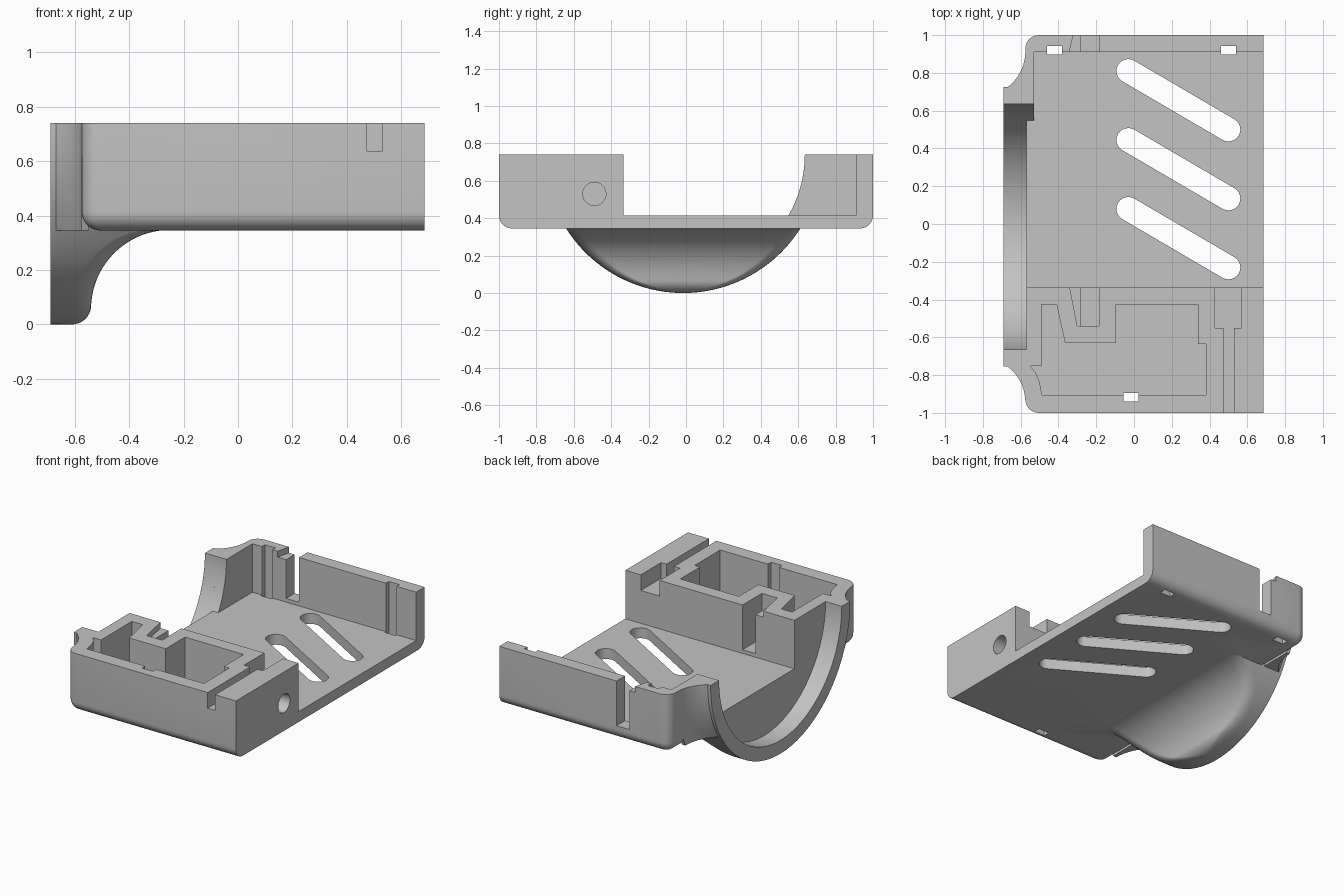
import bpy, bmesh
from math import sin, cos, pi, sqrt, radians

cube = bpy.data.objects.get("Cube")
if cube:
    bpy.data.objects.remove(cube, do_unlink=True)

HIGH = 0.8            # working height, trimmed to TOP at the end
TOP, FLOOR, BASE = 0.74, 0.415, 0.345
RING_Y, RING_R, BORE_R = -0.015, 0.74, 0.65


def make(name, bm):
    bmesh.ops.recalc_face_normals(bm, faces=bm.faces[:])
    mesh = bpy.data.meshes.new(name)
    bm.to_mesh(mesh)
    bm.free()
    obj = bpy.data.objects.new(name, mesh)
    bpy.context.scene.collection.objects.link(obj)
    return obj


def loft(name, rings, closed=False):
    """Skin a list of equal-length point rings, capped unless closed."""
    bm = bmesh.new()
    rows = [[bm.verts.new(p) for p in ring] for ring in rings]
    n = len(rows[0])
    pairs = list(zip(rows, rows[1:])) + ([(rows[-1], rows[0])] if closed else [])
    for a, b in pairs:
        for i in range(n):
            j = (i + 1) % n
            bm.faces.new((a[i], a[j], b[j], b[i]))
    if not closed:
        bm.faces.new(rows[0])
        bm.faces.new(rows[-1])
    return make(name, bm)


def prism(name, pts, lo, hi, axis="z"):
    """Extrude a 2D outline: (x, y) along z, or (y, z) along x."""
    def place(p, h):
        return (p[0], p[1], h) if axis == "z" else (h, p[0], p[1])
    return loft(name, [[place(p, h) for p in pts] for h in (lo, hi)])


def box(name, x0, x1, y0, y1, z0, z1=HIGH):
    return prism(name, [(x0, y0), (x1, y0), (x1, y1), (x0, y1)], z0, z1)


def arc(cx, cy, r, a0, a1, n):
    angles = [radians(a0 + (a1 - a0) * i / n) for i in range(n + 1)]
    return [(cx + r * cos(a), cy + r * sin(a)) for a in angles]


def combine(target, tool, operation="DIFFERENCE"):
    mod = target.modifiers.new(operation.title(), "BOOLEAN")
    mod.operation, mod.object, mod.solver = operation, tool, "EXACT"
    bpy.context.view_layer.update()
    graph = bpy.context.evaluated_depsgraph_get()
    result = bpy.data.meshes.new_from_object(target.evaluated_get(graph))
    target.modifiers.clear()
    target.data = result
    bpy.data.objects.remove(tool, do_unlink=True)


# Housing block with rounded underside and left-end corners
housing = box("housing", -0.575, 0.685, -1, 1, BASE)
bm = bmesh.new()
bm.from_mesh(housing.data)
rounded = []
for e in bm.edges:
    a, b = (v.co for v in e.verts)
    m = (a + b) / 2
    low, end, side = m.z < 0.35, m.x < -0.57, abs(m.y) > 0.99
    if (low and end) or (low and side and m.x < 0.6) or (end and side):
        rounded.append(e)
bmesh.ops.bevel(bm, geom=rounded, offset=0.07, segments=7, profile=0.5,
                affect="EDGES", clamp_overlap=True)
bmesh.ops.recalc_face_normals(bm, faces=bm.faces[:])
bm.to_mesh(housing.data)
bm.free()

# Half-round bulge: horizontal slices with rounded corners, swept into the base
levels = []
for i in range(1, 11):
    a = pi / 2 * i / 10
    levels.append((0.07 * (1 - cos(a)), -0.61 + 0.07 * sin(a)))
levels[0:0] = [(0.0003, -0.605)]
for i in range(1, 25):
    a = radians(3 + 87 * i / 24)
    levels.append((0.057 + 0.29 * sin(a), -0.25 - 0.29 * cos(a)))
levels += [(0.37, -0.25), (0.39, -0.5)]
levels += [(0.39 + (HIGH - 0.39) * i / 12, -0.5) for i in range(1, 13)]
rings = []
for z, back in levels:
    w = sqrt(RING_R ** 2 - (RING_R - min(z, TOP)) ** 2)
    r = min(0.07, 0.9 * w)
    outline = [(-0.69, -w)] + arc(back - r, r - w, r, -90, 0, 6)
    outline += arc(back - r, w - r, r, 0, 90, 6) + [(-0.69, w)]
    rings.append([(x, y + RING_Y, z) for x, y in outline])
bulge = loft("bulge", rings)

# Concave flare joining the ring to the housing end
profile = [(-0.55, 0.93), (-0.55, 0.7), (-0.69, 0.7)]
profile += arc(-0.815, 0.93, 0.24, -58.6, 0, 10)
steps = 128
flare = loft("flare", [[(x, RING_Y + r * cos(2 * pi * k / steps),
                         TOP + r * sin(2 * pi * k / steps)) for x, r in profile]
                       for k in range(steps)], closed=True)
combine(flare, box("flare_trim", -0.8, -0.5, -1.1, 1.1, BASE + 0.001), "INTERSECT")

combine(housing, bulge, "UNION")
combine(housing, flare, "UNION")

# Ring bore, open bay, and the rounded mouth between them
bore = arc(RING_Y, TOP, BORE_R, 0, 360, 128)[:-1]
combine(housing, prism("bore", bore, -0.8, -0.57, "x"))
combine(housing, box("bay", -0.53, 0.8, -0.335, 0.91, FLOOR))
mouth = [(-0.335, HIGH), (-0.335, FLOOR)] + arc(RING_Y, TOP, BORE_R, -30, 0, 12)
mouth += [(RING_Y + BORE_R, HIGH)]
combine(housing, prism("mouth", mouth, -0.6, -0.52, "x"))

# Component pocket in the front block
pocket = [(-0.49, -0.425), (-0.41, -0.425), (-0.365, -0.63), (-0.095, -0.63),
          (-0.095, -0.425), (0.34, -0.425), (0.34, -0.635), (0.38, -0.635),
          (0.38, -0.905), (-0.487, -0.905), (-0.5, -0.835), (-0.522, -0.785),
          (-0.55, -0.752), (-0.49, -0.752)]
combine(housing, prism("pocket", pocket, FLOOR, HIGH))

# Cable slots with shallow slanted steps, front block and back wall
combine(housing, box("front_slot", -0.28, -0.185, -0.54, -0.3, 0.44))
combine(housing, box("back_slot", -0.28, -0.185, 0.88, 1.1, 0.44))
combine(housing, prism("front_step", [(-0.345, -0.31), (-0.3, -0.54),
                                      (-0.27, -0.54), (-0.27, -0.31)], 0.7, HIGH))
combine(housing, prism("back_step", [(-0.345, 0.9), (-0.27, 0.9),
                                     (-0.27, 1.02), (-0.317, 1.02)], 0.7, HIGH))

# Stepped wire channel and side hole
combine(housing, box("channel", 0.475, 0.53, -1.1, -0.5, 0.635))
combine(housing, box("channel_head", 0.43, 0.57, -0.55, -0.3, 0.635))
hole = arc(-0.49, 0.53, 0.062, 0, 360, 32)[:-1]
combine(housing, prism("side_hole", hole, 0.2, 0.8, "x"))

# Latch grooves running through the floor
for x, y in ((-0.42, 0.92), (0.5, 0.92), (-0.015, -0.917)):
    combine(housing, box("groove", x - 0.04, x + 0.04, y - 0.022, y + 0.022, 0.2))

# Slanted vent slots
for y in (0.81, 0.445, 0.08):
    vent = arc(-0.03, y, 0.063, 60, 240, 12) + arc(0.5, y - 0.31, 0.063, -120, 60, 12)
    combine(housing, prism("vent", vent, 0.2, 0.6))

# Trim to the final rim height
combine(housing, box("rim_trim", -1, 1, -1.2, 1.2, TOP, 1.0))

grey = bpy.data.materials.new("plain grey")
grey.use_nodes = True
color = (0.55, 0.55, 0.55, 1)
grey.diffuse_color = color
grey.node_tree.nodes["Principled BSDF"].inputs["Base Color"].default_value = color
housing.data.materials.clear()
housing.data.materials.append(grey)
for face in housing.data.polygons:
    face.material_index = 0

bpy.ops.object.select_all(action="DESELECT")
housing.select_set(True)
bpy.context.view_layer.objects.active = housing
bpy.ops.object.shade_smooth_by_angle(angle=radians(30))
